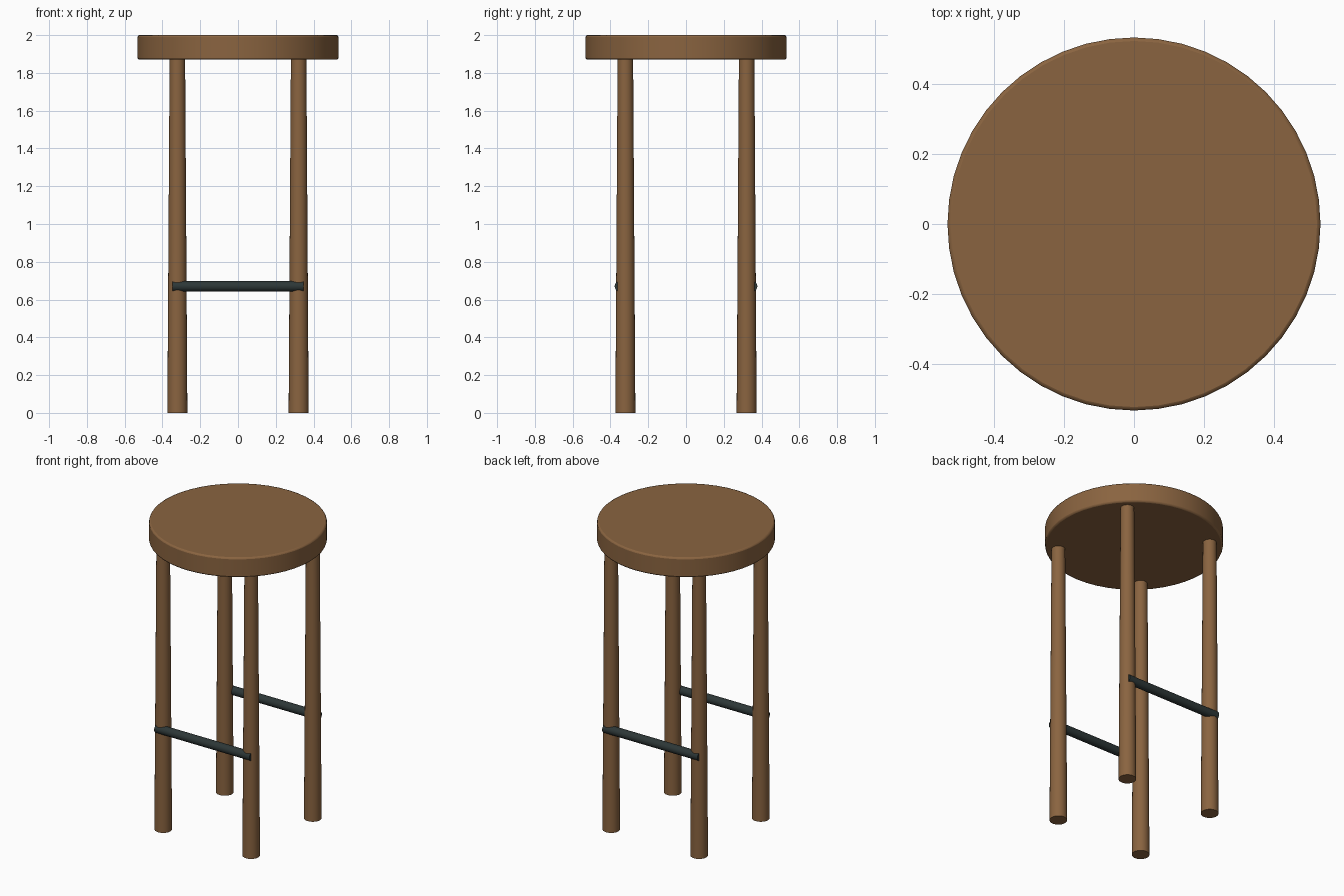
import bpy
import math

cube = bpy.data.objects.get("Cube")
if cube:
    bpy.data.objects.remove(cube, do_unlink=True)


def make_material(name, rgb, roughness):
    mat = bpy.data.materials.new(name)
    mat.use_nodes = True
    color = (*rgb, 1.0)
    mat.diffuse_color = color
    bsdf = mat.node_tree.nodes["Principled BSDF"]
    bsdf.inputs["Base Color"].default_value = color
    bsdf.inputs["Roughness"].default_value = roughness
    return mat


wood = make_material("brown_wood", (0.254, 0.127, 0.051), 0.6)
metal = make_material("dark_metal", (0.026, 0.038, 0.038), 0.5)


def round_bar(name, mat, sides, r1, r2, length, center, rotation=(0, 0, 0), bevel=0.0):
    """Straight or tapered round bar with smooth sides and crisp ends."""
    bpy.ops.mesh.primitive_cone_add(vertices=sides, radius1=r1, radius2=r2,
                                    depth=length, location=center, rotation=rotation)
    obj = bpy.context.object
    obj.name = name
    obj.data.materials.append(mat)
    bpy.ops.object.shade_smooth_by_angle(angle=math.radians(35))
    if bevel:
        mod = obj.modifiers.new("rounded_rim", 'BEVEL')
        mod.width = bevel
        mod.segments = 2
        mod.limit_method = 'ANGLE'
        mod.angle_limit = math.radians(40)
    return obj


# Round seat
seat_bottom, seat_top = 1.87, 2.0
round_bar("seat", wood, 48, 0.532, 0.532, seat_top - seat_bottom,
          (0, 0, (seat_bottom + seat_top) / 2), bevel=0.01)

# Four legs, slightly thicker at the floor
leg_offset = 0.321
leg_height = seat_bottom + 0.01
for y_name, ys in (("front", -1), ("back", 1)):
    for x_name, xs in (("left", 1), ("right", -1)):
        round_bar(f"{y_name}_{x_name}_leg", wood, 24, 0.053, 0.041, leg_height,
                  (xs * leg_offset, ys * leg_offset, leg_height / 2))

    # Foot rail across the outer side of each pair of legs
    round_bar(f"{y_name}_foot_rail", metal, 16, 0.028, 0.028, 0.695,
              (0, ys * 0.35, 0.67), rotation=(0, math.pi / 2, 0))
